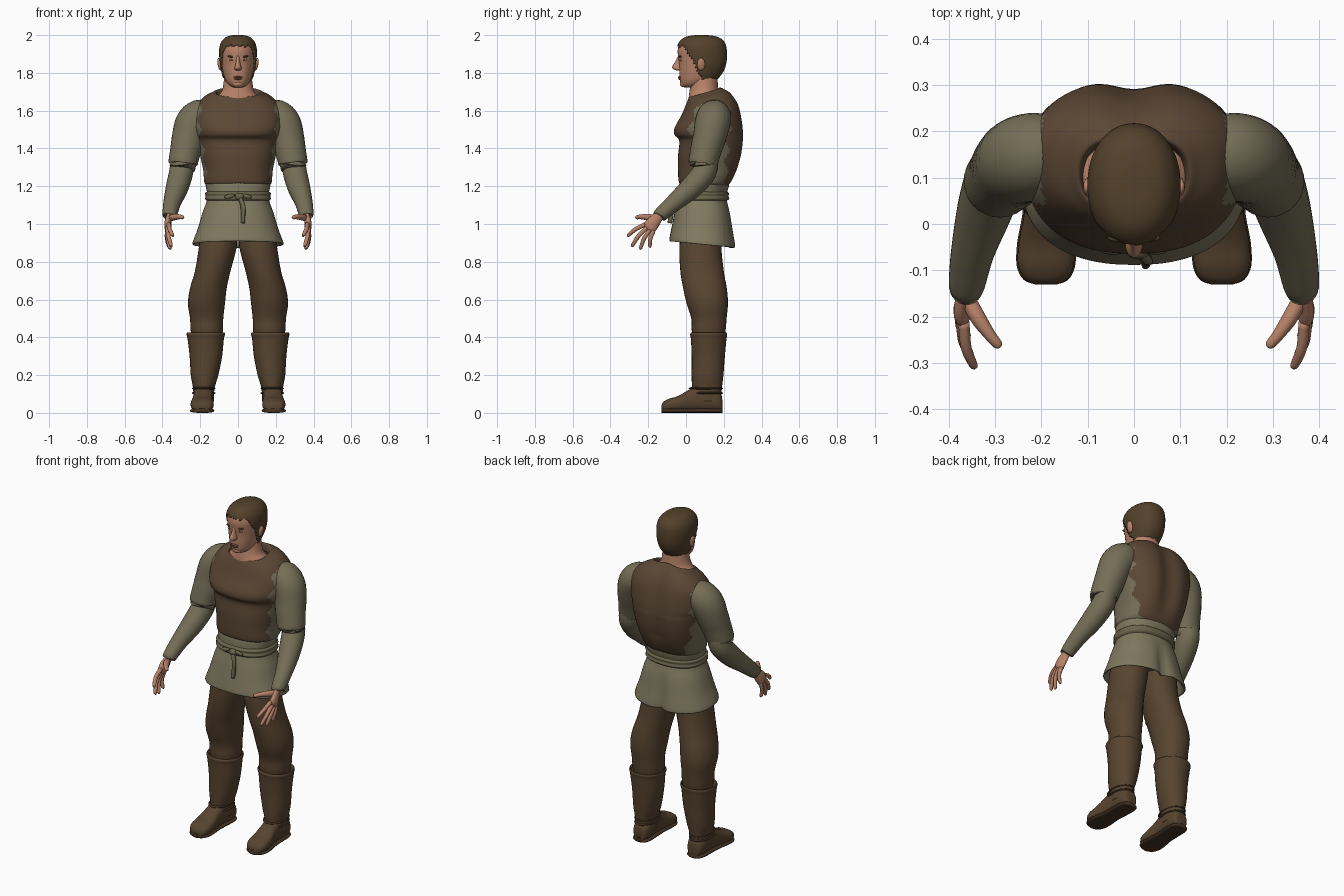
import bpy
import bmesh
from math import sin, cos, pi, exp
from mathutils import Vector, Matrix

cube = bpy.data.objects.get("Cube")
if cube:
    bpy.data.objects.remove(cube, do_unlink=True)


def material(name, *rgb):
    col = [(c / 255) ** 2.2 for c in rgb] + [1]
    m = bpy.data.materials.new(name)
    m.use_nodes = True
    m.diffuse_color = col
    bsdf = m.node_tree.nodes["Principled BSDF"]
    bsdf.inputs["Base Color"].default_value = col
    bsdf.inputs["Roughness"].default_value = .8
    return m


VEST = material("brown leather", 91, 72, 55)
TROUSERS = material("dark brown cloth", 88, 70, 51)
SLEEVE = material("olive cloth", 116, 109, 87)
TUNIC = material("light olive cloth", 128, 120, 96)
BELT = material("belt olive", 108, 100, 77)
SKIN = material("skin", 184, 131, 106)
LIPS = material("lips", 138, 88, 72)
HAIR = material("dark hair", 84, 67, 47)
EYE = material("eye white", 170, 155, 140)
SOLE = material("sole", 70, 54, 40)


def finish(name, bm, mats, thick=0):
    bmesh.ops.recalc_face_normals(bm, faces=bm.faces)
    mesh = bpy.data.meshes.new(name)
    bm.to_mesh(mesh)
    bm.free()
    for m in mats:
        mesh.materials.append(m)
    ob = bpy.data.objects.new(name, mesh)
    bpy.context.collection.objects.link(ob)
    mesh.shade_smooth()
    if thick:
        mod = ob.modifiers.new("thickness", "SOLIDIFY")
        mod.thickness = thick
        mod.offset = -1
    return ob


def smooth(rows, k=4):
    """Pass a smooth spline through rows of numbers."""
    out, last = [], len(rows) - 1
    for i in range(last):
        near = [rows[min(max(j, 0), last)] for j in range(i - 1, i + 3)]
        for s in range(k):
            t = s / k
            out.append([q + .5 * t * (r - p + t * (2 * p - 5 * q + 4 * r - e + t * (3 * (q - r) + e - p)))
                        for p, q, r, e in zip(*near)])
    out.append(list(rows[last]))
    return out


def oval(n, power=2):
    for i in range(n):
        c, s = cos(2 * pi * i / n), sin(2 * pi * i / n)
        yield [(abs(v) ** (2 / power)) * (1 if v > 0 else -1) for v in (c, s)]


def skin(name, rings, *mats, rule=None, keep=None, caps=True, thick=0):
    """Join rings of points into one surface."""
    bm = bmesh.new()
    loops = [[bm.verts.new(p) for p in ring] for ring in rings]
    for a, b in zip(loops, loops[1:]):
        for i in range(len(a)):
            bm.faces.new((a[i - 1], a[i], b[i], b[i - 1]))
    if caps:
        bm.faces.new(loops[0])
        bm.faces.new(loops[-1])
    for f in list(bm.faces):
        mid = f.calc_center_median()
        if rule:
            f.material_index = rule(mid)
        if keep and not keep(mid):
            bm.faces.remove(f)
    return finish(name, bm, mats, thick)


def stack(rows, n=32, power=2, k=4, side=1, shape=None):
    """Rings from rows of height, half width, front y, back y, centre x."""
    rings = []
    for z, rx, yf, yb, cx in smooth([(*r, 0)[:5] for r in rows], k):
        ring = [Vector((side * (cx + rx * u), (yf + yb) / 2 + (yb - yf) / 2 * v, z)) for u, v in oval(n, power)]
        rings.append([shape(p) if shape else p for p in ring])
    return rings


def tube(name, pts, mat, side=1, n=14, thin=1, k=4):
    """Round limb along points of x, y, z, radius."""
    path = smooth(pts, k)
    rings = []
    for i, (x, y, z, r) in enumerate(path):
        a, b = path[max(i - 1, 0)], path[min(i + 1, len(path) - 1)]
        turn = (Vector(b[:3]) - Vector(a[:3])).to_track_quat('Z', 'Y')
        ring = [Vector((x, y, z)) + turn @ Vector((r * u * thin, r * v, 0)) for u, v in oval(n)]
        rings.append([Vector((side * p.x, p.y, p.z)) for p in ring])
    return skin(name, rings, mat)


def blob(name, place, size, mat, tilt=0):
    bm = bmesh.new()
    m = Matrix.Translation(place) @ Matrix.Rotation(tilt, 4, 'Y') @ Matrix.Diagonal((*size, 1))
    bmesh.ops.create_uvsphere(bm, u_segments=16, v_segments=10, radius=1, matrix=m)
    return finish(name, bm, [mat])


# Torso: leather vest panels with ragged edges over olive cloth
def zig(z):
    return .03 * abs((z * 9) % 1 * 2 - 1)


def torso_shape(p):
    lift = min(max((p.z - 1.5) / .2, 0), 1)
    p.z += .28 * lift * (p.y - .12)
    if p.y > .15:
        p.y -= .022 * exp(-(p.x / .06) ** 2) * min(max((p.z - 1.2) * 8, 0), 1)
    return p


def vest_rule(p):
    panel = p.z > 1.58 or p.y < .03 + zig(p.z) or p.y > .23 - zig(p.z)
    return 0 if abs(p.x) < .19 + zig(p.z) and panel else 1


torso = [(1.20, .16, -.02, .22), (1.215, .176, -.034, .235), (1.235, .18, -.04, .25), (1.29, .185, -.042, .28),
         (1.36, .2, -.042, .302), (1.44, .215, -.036, .312), (1.475, .225, -.062, .312), (1.52, .235, -.058, .308),
         (1.6, .232, -.022, .288), (1.66, .19, .0, .25), (1.69, .142, .012, .215), (1.7, .118, .022, .195),
         (1.67, .108, .03, .185)]
skin("vest", stack(torso, 96, 2.35, 6, shape=torso_shape), VEST, SLEEVE, rule=vest_rule, caps=False)


# Tunic skirt, belt and knot
def hem(p):
    low = min(max((1.1 - p.z) / .2, 0), 1)
    p.z -= .1 * low * (p.y - .06)
    if p.y > .15:
        p.y -= .03 * low * exp(-(p.x / .03) ** 2)
    return p


tunic = [(1.26, .165, -.02, .215), (1.21, .172, -.036, .228), (1.16, .163, -.04, .216), (1.12, .166, -.046, .217),
         (1.06, .188, -.06, .235), (.98, .212, -.075, .25), (.905, .24, -.088, .264), (.895, .235, -.083, .258),
         (.91, .222, -.07, .245), (.96, .2, -.06, .235)]
skin("tunic_skirt", stack(tunic, 64, 2.3, shape=hem), TUNIC)
belt = [(1.172, .163, -.04, .215), (1.163, .174, -.053, .228), (1.148, .171, -.05, .225),
        (1.134, .175, -.056, .229), (1.122, .164, -.044, .215)]
skin("belt", stack(belt, 48, 2.3), BELT, caps=False)
blob("belt_knot", (.008, -.06, 1.145), (.024, .016, .02), BELT)
tube("belt_tail", [(.01, -.062, 1.14, .012), (.025, -.075, 1.1, .014), (.028, -.078, 1.06, .014),
                   (.026, -.086, 1.005, .012)], BELT, thin=.8)
for s, word in ((1, "left"), (-1, "right")):
    blob(word + "_belt_loop", (s * .045, -.057, 1.147), (.028, .009, .012), BELT, s * .2)

# Neck and head
skin("neck", stack([(1.58, .14, .02, .2), (1.655, .125, .014, .19), (1.7, .088, .018, .172),
                    (1.75, .076, .026, .168), (1.82, .07, .03, .165)]), SKIN)
head = [(1.723, .022, -.008, .045), (1.735, .046, -.024, .1), (1.76, .066, -.032, .15), (1.8, .079, -.035, .185),
        (1.84, .087, -.036, .202), (1.88, .091, -.041, .208), (1.92, .092, -.044, .207), (1.955, .083, -.033, .197),
        (1.98, .06, -.004, .168), (1.99, .032, .036, .125), (1.992, .006, .075, .085)]
skin("head", stack(head, 48, 2.1), SKIN)


# Cropped hair shell with a ragged hairline
def hair_keep(p):
    fringe = .008 * sin(p.x * 190) * cos(p.y * 90)
    return p.z > max(1.765, 1.945 - 1.7 * max(p.y + .015, 0)) + fringe


hair = [(z + max(z - 1.9, 0) * .087, rx + .008, yf - .006, yb + .009) for z, rx, yf, yb in head]
skin("hair", stack(hair, 72, 2.1, 6), HAIR, keep=hair_keep, thick=.014)

# Face
skin("nose", stack([(1.812, .012, -.046, -.01), (1.82, .019, -.068, -.01), (1.833, .017, -.073, -.01),
                    (1.858, .011, -.058, -.01), (1.89, .011, -.042, -.01)], 16), SKIN)
blob("upper_lip", (0, -.033, 1.778), (.025, .009, .005), LIPS)
blob("lower_lip", (0, -.032, 1.769), (.021, .01, .006), LIPS)
blob("chin", (0, -.012, 1.742), (.028, .02, .018), SKIN)
for s, word in ((1, "left"), (-1, "right")):
    blob(word + "_eye", (s * .034, -.027, 1.868), (.015, .007, .006), EYE)
    blob(word + "_iris", (s * .033, -.032, 1.868), (.006, .003, .006), HAIR)
    blob(word + "_brow", (s * .036, -.03, 1.886), (.021, .008, .005), HAIR, s * -.12)
    blob(word + "_ear", (s * .097, .08, 1.845), (.011, .021, .034), SKIN, s * .2)

# Arms and hands, legs and boots
fingers = {"index": ((.367, -.212, 1.0), (.345, -.31, .937)), "middle": ((.372, -.202, .985), (.353, -.287, .882)),
           "ring": ((.374, -.188, .972), (.36, -.243, .868)), "little": ((.374, -.172, .965), (.367, -.192, .878))}
trousers = [(1.0, .095, -.02, .2, .1), (.88, .1, -.035, .188, .107), (.75, .094, -.03, .2, .134),
            (.66, .097, -.015, .216, .157), (.58, .098, .003, .222, .167), (.5, .088, .028, .215, .166),
            (.44, .086, .03, .21, .165), (.38, .075, .04, .2, .165)]
boot = [(.405, .086, .038, .205, .168), (.425, .096, .03, .213, .17), (.415, .102, .022, .218, .17),
        (.39, .096, .026, .214, .171), (.3, .086, .03, .206, .17), (.2, .073, .03, .198, .177),
        (.13, .057, .032, .19, .181), (.06, .054, .04, .185, .182)]
foot = [(.192, .18, .02, .07), (.185, .18, .04, .1), (.15, .181, .052, .125), (.08, .183, .052, .15),
        (.02, .186, .052, .125), (-.04, .189, .06, .09), (-.09, .19, .06, .075), (-.12, .19, .045, .058),
        (-.13, .19, .02, .04)]


def foot_rings(side, low, grow=0, cap=1):
    return [[Vector((side * (cx + (rx + grow) * u), y * (1 + grow), low + (min(h, cap) - low) * (v + 1) / 2))
             for u, v in oval(24, 2.6)] for y, cx, rx, h in smooth(foot)]


for s, word in ((1, "left_"), (-1, "right_")):
    tube(word + "sleeve", [(.15, .15, 1.57, .07), (.2, .15, 1.57, .09), (.24, .14, 1.53, .094), (.262, .125, 1.46, .088),
                           (.275, .108, 1.4, .083), (.287, .095, 1.345, .079), (.291, .09, 1.322, .077),
                           (.291, .09, 1.318, .07), (.29, .092, 1.335, .06)], SLEEVE, s, 28)
    tube(word + "forearm", [(.292, .11, 1.36, .06), (.3, .1, 1.28, .064), (.322, .03, 1.195, .06),
                            (.348, -.06, 1.115, .047), (.361, -.132, 1.052, .039), (.362, -.137, 1.047, .033),
                            (.36, -.125, 1.058, .028)], SLEEVE, s, 24)
    tube(word + "palm", [(.36, -.115, 1.065, .026), (.364, -.145, 1.04, .028), (.37, -.175, 1.005, .036),
                         (.371, -.193, .982, .036), (.37, -.202, .97, .022)], SKIN, s, thin=.5)
    tube(word + "thumb", [(.362, -.155, 1.03, .016), (.338, -.2, 1.036, .017), (.312, -.238, 1.038, .013),
                          (.293, -.261, 1.035, .01), (.289, -.266, 1.034, .003)], SKIN, s)
    for which, (a, b) in fingers.items():
        a, b = Vector(a), Vector(b)
        bend = a.lerp(b, .5) + Vector((.006, -.006, .004))
        tube(word + which + "_finger", [(*a, .012), (*bend, .0115), (*a.lerp(b, .95), .009), (*b, .003)], SKIN, s, 10)
    skin(word + "trouser_leg", stack(trousers, 32, 2.1, side=s), TROUSERS)
    skin(word + "boot_shaft", stack(boot, 32, 2.1, side=s), TROUSERS)
    skin(word + "shoe", foot_rings(s, .008), TROUSERS)
    skin(word + "sole", foot_rings(s, 0, .003, .024), SOLE)
    # Ankle laces
    for j, z in enumerate((.105, .13)):
        lace = [(z - .006, .055, .025, .188, .182), (z, .063, .014, .197, .182), (z + .006, .055, .025, .188, .182)]
        skin(word + "lace_" + "ab"[j], stack(lace, 24, side=s), SOLE, caps=False)
